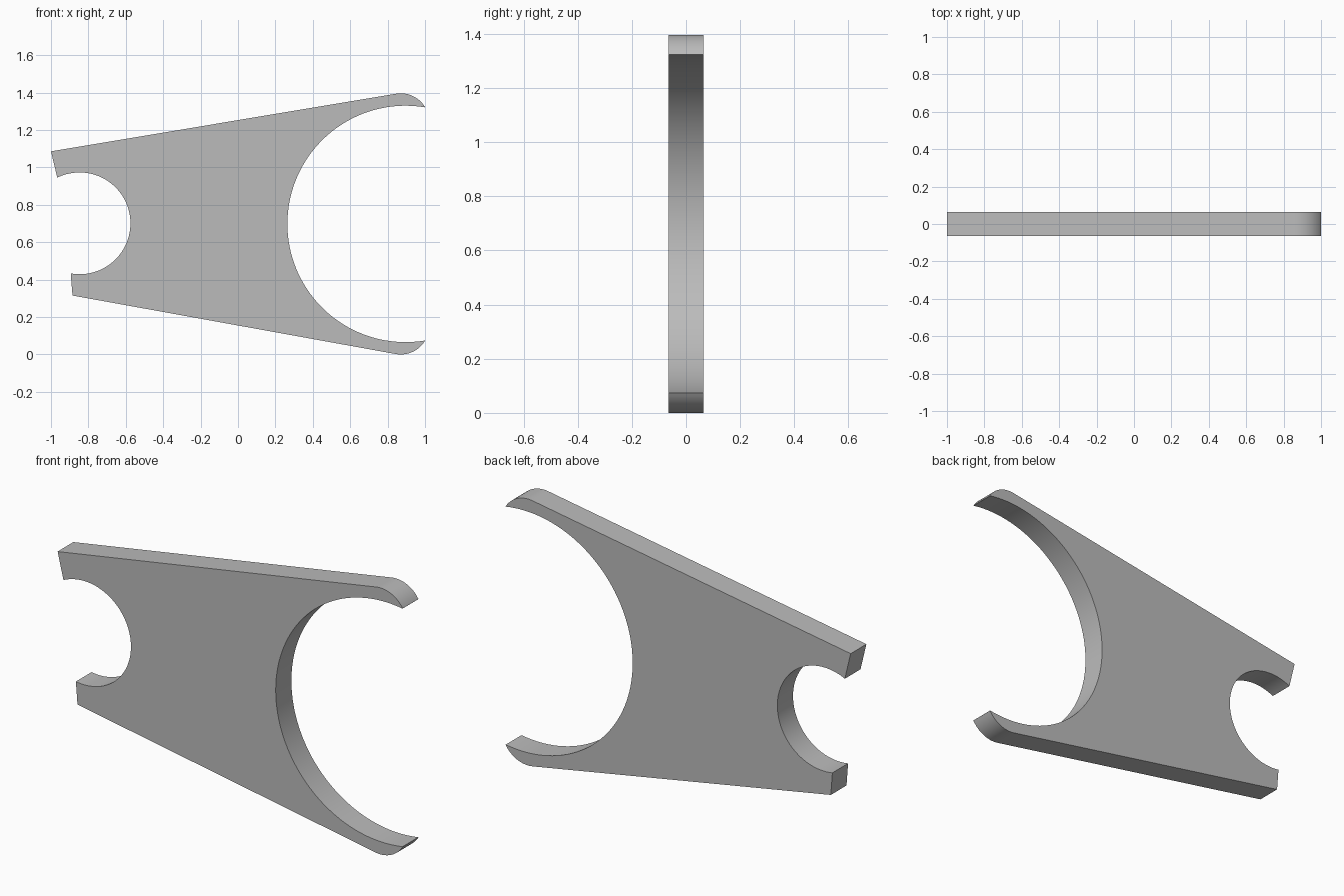
import bpy, bmesh, math

if "Cube" in bpy.data.objects:
    bpy.data.objects.remove(bpy.data.objects["Cube"])

HALF = 0.065      # half thickness
MID = 0.698       # height of the centre line


def arc(cx, cz, r, a0, a1, n):
    """Points on an arc from angle a0 to a1 in degrees."""
    return [(cx + r * math.cos(math.radians(a0 + (a1 - a0) * i / n)),
             cz + r * math.sin(math.radians(a0 + (a1 - a0) * i / n)))
            for i in range(n + 1)]


# Outline: upper tip, large mouth, lower tip, then the small mouth
tip_r, tip_x, tip_z = 0.152, 0.87, MID - 0.152
upper_tip = arc(tip_x, MID + tip_z, tip_r, 99.5, 31.2, 14)
lower_tip = arc(tip_x, MID - tip_z, tip_r, -31.2, -100, 14)
large_mouth = arc(0.896, MID, 0.632, 80.6, 279.4, 72)
small_mouth = arc(-0.847, MID + 0.003, 0.272, -100, 116, 60)
outline = ([(-1.0, 1.086)] + upper_tip + large_mouth + lower_tip
           + [(-0.885, 0.315)] + small_mouth)

# Plate extruded through its thickness
bm = bmesh.new()
face = bm.faces.new([bm.verts.new((x, -HALF, z)) for x, z in outline])
ext = bmesh.ops.extrude_face_region(bm, geom=[face], use_keep_orig=True)
bmesh.ops.translate(bm, vec=(0, 2 * HALF, 0),
                    verts=[g for g in ext["geom"] if isinstance(g, bmesh.types.BMVert)])
bmesh.ops.remove_doubles(bm, verts=bm.verts, dist=0.0005)
bmesh.ops.recalc_face_normals(bm, faces=bm.faces)
mesh = bpy.data.meshes.new("spanner_plate")
bm.to_mesh(mesh)
bm.free()

plate = bpy.data.objects.new("spanner_plate", mesh)
bpy.context.collection.objects.link(plate)
grey = bpy.data.materials.new("plain grey")
grey.diffuse_color = (0.5, 0.5, 0.5, 1)
grey.use_nodes = True
grey.node_tree.nodes["Principled BSDF"].inputs["Base Color"].default_value = grey.diffuse_color
mesh.materials.append(grey)

# Smooth curved walls, keep the rims sharp
bpy.context.view_layer.objects.active = plate
plate.select_set(True)
bpy.ops.object.shade_smooth_by_angle(angle=math.radians(25))
